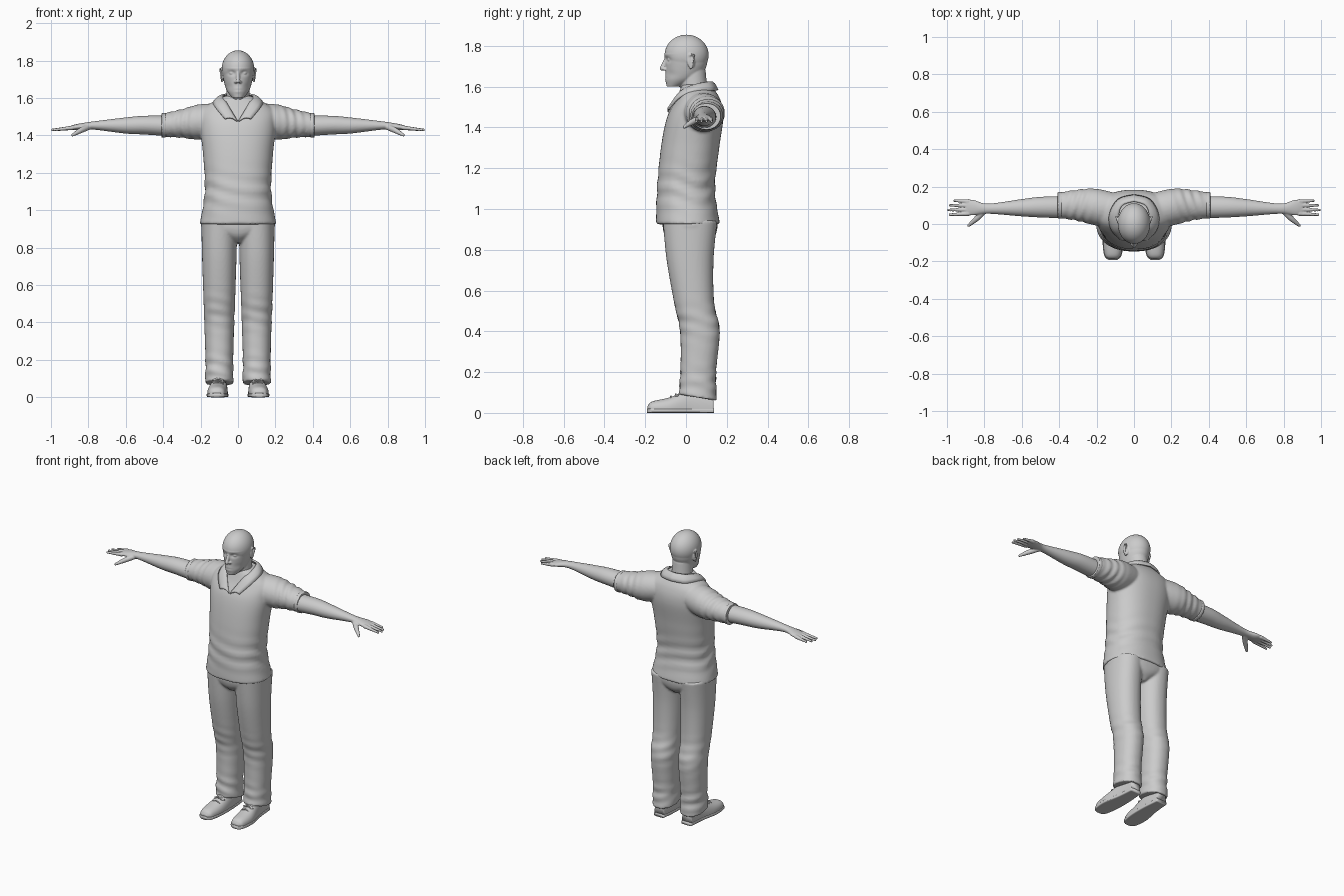
import bpy, bmesh, math
from mathutils import Vector, Matrix

if "Cube" in bpy.data.objects:
    bpy.data.objects.remove(bpy.data.objects["Cube"])

GREY = (0.6, 0.6, 0.6, 1)
grey = bpy.data.materials.new("plain grey")
grey.use_nodes = True
grey.diffuse_color = GREY
grey.node_tree.nodes["Principled BSDF"].inputs["Base Color"].default_value = GREY


def spline(points, steps):
    """Smooth interpolation through tuples of numbers."""
    pts = [Vector(p) for p in points]
    out = []
    for i in range(len(pts) - 1):
        a, b = pts[i], pts[i + 1]
        before, after = pts[max(i - 1, 0)], pts[min(i + 2, len(pts) - 1)]
        for k in range(steps):
            t = k / steps
            bend_a, bend_b = (b - before) / 2, (after - a) / 2
            ease = t * t * (3 - 2 * t)
            out.append(a.lerp(b, ease) + bend_a * t * (1 - t) ** 2 - bend_b * t * t * (1 - t))
    return out + [pts[-1]]


def loft(bm, axis, rings, power=2.0, sides=48, steps=10, flip=1):
    """Rings are (position, centre a, centre b, radius a, radius b)."""
    loops, verts = [], []
    for pos, centre_a, centre_b, radius_a, radius_b in spline(rings, steps):
        loop = []
        for k in range(sides):
            angle = math.tau * k / sides
            c, s = math.cos(angle), math.sin(angle)
            a = centre_a + radius_a * math.copysign(abs(c) ** (2 / power), c)
            b = centre_b + radius_b * math.copysign(abs(s) ** (2 / power), s)
            x, y, z = {"x": (pos, a, b), "y": (a, pos, b), "z": (a, b, pos)}[axis]
            loop.append(bm.verts.new((x * flip, y, z)))
        loops.append(loop)
        verts += loop
    for low, high in zip(loops, loops[1:]):
        for k in range(sides):
            n = (k + 1) % sides
            bm.faces.new((low[k], low[n], high[n], high[k]))
    bm.faces.new(loops[0][::-1])
    bm.faces.new(loops[-1])
    return verts


def ball(bm, centre, radii, turn=0.0, detail=12):
    place = (Matrix.Translation(centre) @ Matrix.Rotation(turn, 4, "Z")
             @ Matrix.Diagonal((*radii, 1)))
    bmesh.ops.create_uvsphere(bm, u_segments=detail * 2, v_segments=detail, radius=1, matrix=place)


def strand(bm, points, steps=6, flip=1):
    """Overlapping balls along a path of (x, y, z, radius)."""
    for x, y, z, radius in spline(points, steps):
        ball(bm, (x * flip, y, z), (radius, radius, radius))


def bump(value, centre, spread):
    """Smooth hill that fades away from its centre."""
    return math.exp(-((value - centre) / spread) ** 2)


def finish(bm, name, voxel=0, smooth=0, mirror=False):
    """Turn the bmesh into a shaded object, blending its pieces if asked."""
    bmesh.ops.recalc_face_normals(bm, faces=bm.faces[:])
    mesh = bpy.data.meshes.new(name)
    bm.to_mesh(mesh)
    bm.free()
    mesh.materials.append(grey)
    mesh.polygons.foreach_set("use_smooth", [True] * len(mesh.polygons))
    obj = bpy.data.objects.new(name, mesh)
    bpy.context.collection.objects.link(obj)
    if voxel:
        blend = obj.modifiers.new("blend", "REMESH")
        blend.mode, blend.voxel_size, blend.use_smooth_shade = "VOXEL", voxel, True
    if smooth:
        relax = obj.modifiers.new("relax", "SMOOTH")
        relax.factor, relax.iterations = 0.5, smooth
    if mirror:
        obj.modifiers.new("mirror", "MIRROR")
    return obj


# Head: round cranium over a tapering face
bm = bmesh.new()
ball(bm, (0, .003, 1.755), (.087, .108, .1), detail=40)
loft(bm, "z", [(1.6, 0, -.06, .03, .035), (1.64, 0, -.02, .06, .08),
               (1.7, 0, 0, .078, .1), (1.76, 0, 0, .086, .107)], sides=72)
# Face relief: eye sockets, cheeks, mouth line, lips
relief = [(.033, 1.733, .02, .012, .013), (.05, 1.66, .02, .02, .005),
          (0, 1.642, .022, .004, .006), (0, 1.64, .02, .012, -.005)]
for v in bm.verts:
    if v.co.y < 0:
        for x, z, wide, tall, push in relief:
            v.co.y += push * bump(abs(v.co.x), x, wide) * bump(v.co.z, z, tall)
# Neck, nose, eyes and ears
loft(bm, "z", [(1.5, 0, .05, .075, .07), (1.58, 0, .04, .065, .066), (1.68, 0, .03, .06, .066)])
strand(bm, [(0, -.096, 1.74, .009), (0, -.117, 1.69, .012)])
for s in (1, -1):
    ball(bm, (s * .012, -.103, 1.686), (.009, .012, .008))
    ball(bm, (s * .032, -.078, 1.733), (.015, .013, .011))
    ball(bm, (s * .083, .025, 1.722), (.007, .02, .034), s * .3)
    strand(bm, [(.083, .01, 1.735, .005), (.09, .02, 1.756, .005), (.096, .04, 1.75, .005),
                (.086, .025, 1.69, .006)], flip=s)
finish(bm, "head", .004, 3)

# Arms with palms
bm = bmesh.new()
loft(bm, "x", [
    (.36, .09, 1.45, .06, .055), (.5, .09, 1.455, .055, .05), (.6, .087, 1.453, .046, .043),
    (.78, .082, 1.453, .027, .021), (.86, .088, 1.445, .042, .016), (.9, .088, 1.44, .038, .01)])
# Fingers fan out from the palm, the second being the longest
for k in range(4):
    base, tip = .055 + .022 * k, .05 + .025 * k
    reach = .993 - .008 * (k - 1) ** 2
    strand(bm, [(.885, base, 1.441, .012), (reach, tip, 1.43, .007)], 16)
# Thumb
strand(bm, [(.8, .07, 1.445, .016), (.84, .03, 1.427, .015), (.884, -.008, 1.402, .008)], 9)
finish(bm, "arms", .004, 3, mirror=True)

# Shirt body, with soft folds gathered around the waist
bm = bmesh.new()
body = loft(bm, "z", [
    (.925, 0, .01, .205, .157), (1.1, 0, 0, .177, .142), (1.3, 0, .02, .187, .143),
    (1.45, 0, .045, .203, .138), (1.54, 0, .06, .19, .107), (1.61, 0, .05, .075, .07)],
    power=2.3, sides=80)
for v in body:
    fold = math.sin(v.co.z * 75 + v.co.x * 14 + 2 * math.sin(v.co.y * 20))
    crease = 1 + .024 * fold * bump(v.co.z, 1.1, .09)
    v.co.x *= crease
    v.co.y *= crease
# Short sleeves, creased near the cuff
for s in (1, -1):
    sleeve = loft(bm, "x", [
        (.06, .07, 1.49, .085, .08), (.2, .09, 1.473, .098, .094), (.3, .1, 1.464, .083, .076),
        (.405, .1, 1.454, .068, .062)], sides=64, flip=s)
    for v in sleeve:
        reach = abs(v.co.x)
        fold = .0035 * math.sin(reach * 130 + v.co.y * 45) * bump(reach, .3, .07)
        v.co.y += math.copysign(fold, fold * (v.co.y - .1))
        v.co.z += math.copysign(fold, fold * (v.co.z - 1.46))
finish(bm, "shirt", .007, 5)

# Sleeve cuffs
bm = bmesh.new()
loft(bm, "x", [(x, .1, 1.454, .072, .066) for x in (.385, .408)])
finish(bm, "sleeve_cuffs", .004, 2, mirror=True)

# Folded collar, spanning from its neck edge to its outer edge
bm = bmesh.new()
inner = spline([(0, .12, 1.622), (.06, .1, 1.62), (.08, .045, 1.607), (.06, -.026, 1.572),
                (.003, -.088, 1.475)], 6)
outer = spline([(0, .155, 1.583), (.085, .13, 1.58), (.13, .05, 1.578), (.12, -.03, 1.548),
                (.07, -.086, 1.488)], 6)
rows = []
for a, b in zip(inner, outer):
    lift = Vector((0, 0, .012))
    rows.append([bm.verts.new(a.lerp(b, k / 4) + lift * math.sin(math.pi * k / 4))
                 for k in range(5)])
for row, following in zip(rows, rows[1:]):
    for k in range(4):
        bm.faces.new((row[k], following[k], following[k + 1], row[k + 1]))
collar = finish(bm, "collar", mirror=True)
cloth = collar.modifiers.new("cloth", "SOLIDIFY")
cloth.thickness, cloth.offset = .009, 0

# Trouser legs, with a sloping hem and folds at the knee and ankle
bm = bmesh.new()
for s in (1, -1):
    leg = loft(bm, "z", [
        (.075, .1, .058, .076, .093), (.2, .1, .06, .074, .087), (.4, .1, .068, .08, .097),
        (.54, .1, .04, .085, .098), (.75, .1, .02, .092, .115), (.94, .1, .02, .096, .133)],
        power=2.2, sides=64, flip=s)
    for v in leg:
        v.co.z -= (v.co.y - .06) * .22 * max(0, 1 - v.co.z / .3)
        fade = bump(v.co.z, .15, .07) + .6 * bump(v.co.z, .45, .09)
        v.co.y += .004 * fade * math.sin(v.co.z * 95 + v.co.x * 20)
        v.co.x += .003 * fade * math.sin(v.co.z * 80 + v.co.y * 25)
# Hips joining the legs
loft(bm, "z", [(.825, 0, .02, .02, .08), (.86, 0, .02, .1, .118), (.9, 0, .02, .19, .133),
               (.95, 0, .02, .195, .135)], power=2.3)
finish(bm, "trousers", .007, 4)

# Shoe uppers, flattened underneath
bm = bmesh.new()
shoe = [(-.188, .113, .02, .02, .014), (-.165, .113, .02, .043, .036), (-.08, .11, .02, .054, .056),
        (.03, .1, .02, .044, .095), (.135, .1, .02, .034, .08)]
for v in loft(bm, "y", shoe, power=2.3):
    v.co.z = max(v.co.z, .01)
finish(bm, "shoe_uppers", mirror=True)

# Soles follow the outline of the uppers
bm = bmesh.new()
loft(bm, "y", [(y * 1.02, x, .011, wide + .003, .011) for y, x, z, wide, tall in shoe], power=5)
finish(bm, "shoe_soles", mirror=True)

# Laces: three bars and a bow
bm = bmesh.new()
for k in range(3):
    y, z = -.075 + k * .025, .081 + k * .011
    strand(bm, [(.106 + side * .026, y, z - .01 * abs(side), .005) for side in (-1, 0, 1)])
for side in (-1, 1):
    strand(bm, [(.105 + side * out, -.03 - out / 3, .1 - out / 2, .004) for out in (0, .02, .035)])
finish(bm, "shoe_laces", .004, 1, mirror=True)
